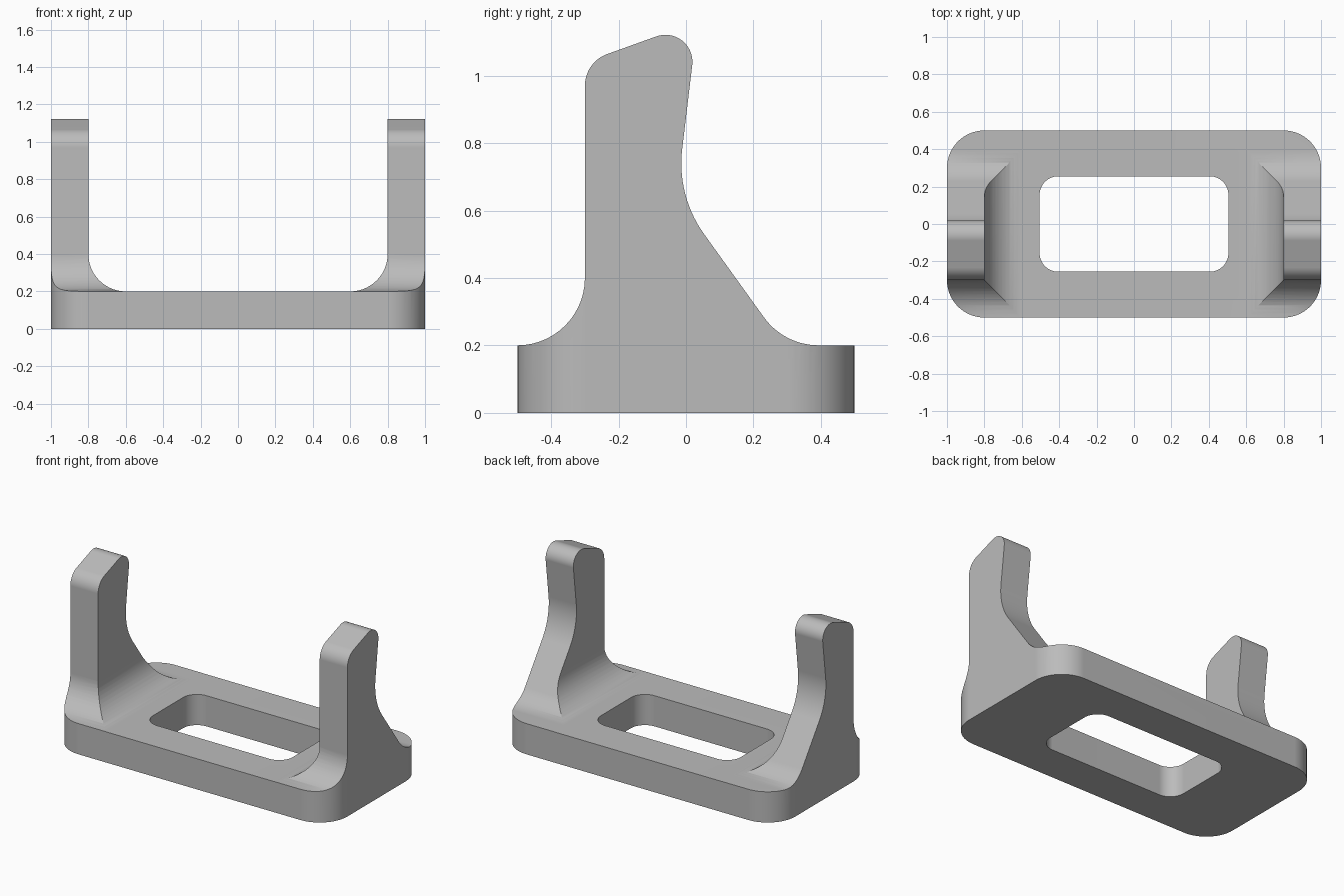
import bpy, bmesh, math
from mathutils import Vector

if "Cube" in bpy.data.objects:
    bpy.data.objects.remove(bpy.data.objects["Cube"], do_unlink=True)


def rounded(corners, steps=14):
    """Outline from (a, b, radius) corners, each replaced by a tangent arc."""
    outline = []
    for i, (a, b, radius) in enumerate(corners):
        p = Vector((a, b))
        if radius == 0:
            outline.append(p)
            continue
        to_prev = (Vector(corners[i - 1][:2]) - p).normalized()
        to_next = (Vector(corners[(i + 1) % len(corners)][:2]) - p).normalized()
        half = to_prev.angle(to_next) / 2
        centre = p + (to_prev + to_next).normalized() * radius / math.sin(half)
        start = p + to_prev * radius / math.tan(half) - centre
        end = p + to_next * radius / math.tan(half) - centre
        sweep = start.angle(end)
        for k in range(steps + 1):
            t = k / steps
            outline.append(centre + (start * math.sin((1 - t) * sweep)
                                     + end * math.sin(t * sweep)) / math.sin(sweep))
    return outline


def prism(name, outline, place, low, high):
    """Extrude an outline from low to high; place maps (a, b, depth) to xyz."""
    bm = bmesh.new()
    face = bm.faces.new([bm.verts.new(place(p.x, p.y, low)) for p in outline])
    shift = Vector(place(0, 0, high)) - Vector(place(0, 0, low))
    made = bmesh.ops.extrude_face_region(bm, geom=[face], use_keep_orig=True)
    bmesh.ops.translate(bm, vec=shift,
                        verts=[v for v in made["geom"] if isinstance(v, bmesh.types.BMVert)])
    bmesh.ops.recalc_face_normals(bm, faces=bm.faces)
    mesh = bpy.data.meshes.new(name)
    bm.to_mesh(mesh)
    bm.free()
    obj = bpy.data.objects.new(name, mesh)
    bpy.context.collection.objects.link(obj)
    return obj


def carve(obj, cutter, operation):
    mod = obj.modifiers.new(operation.title(), 'BOOLEAN')
    mod.operation, mod.solver, mod.object = operation, 'EXACT', cutter
    bpy.context.view_layer.objects.active = obj
    bpy.ops.object.modifier_apply(modifier=mod.name)
    bpy.data.objects.remove(cutter, do_unlink=True)


def rectangle(x, y, r):
    return rounded([(-x, -y, r), (x, -y, r), (x, y, r), (-x, y, r)])


def along_z(a, b, d):
    return (a, b, d)


def along_y(a, b, d):
    return (a, d, b)


def along_x(a, b, d):
    return (d, a, b)


# Plan: rounded block with a rounded window
cradle = prism("cradle_stand", rectangle(1, 0.5, 0.2), along_z, 0, 1.3)
window = prism("window_cutter", rectangle(0.505, 0.255, 0.1), along_z, -0.2, 1.5)
carve(cradle, window, 'DIFFERENCE')

# Front silhouette: two uprights filleted into the plate
front = rounded([(-1.2, -0.1, 0), (1.2, -0.1, 0), (1.2, 1.4, 0), (0.8, 1.4, 0),
                 (0.8, 0.2, 0.2), (-0.8, 0.2, 0.2), (-0.8, 1.4, 0), (-1.2, 1.4, 0)])
carve(cradle, prism("front_cutter", front, along_y, -0.8, 0.8), 'INTERSECT')

# Side silhouette: hooked upright with sloping brace
foot = 0.2005
side = rounded([(-0.7, -0.15, 0), (0.7, -0.15, 0), (0.7, foot, 0), (0.291, foot, 0.2),
                (-0.028, 0.644, 0.36), (0.034, 1.161, 0.08), (-0.3, 1.041, 0.1),
                (-0.3, foot, 0.2), (-0.7, foot, 0)])
carve(cradle, prism("side_cutter", side, along_x, -1.3, 1.3), 'INTERSECT')

# Single grey finish
grey = bpy.data.materials.new("plain grey")
grey.use_nodes = True
colour = (0.5, 0.5, 0.5, 1)
grey.diffuse_color = colour
grey.node_tree.nodes["Principled BSDF"].inputs["Base Color"].default_value = colour
cradle.data.materials.clear()
cradle.data.materials.append(grey)

# Smooth fillets with crisp edges
bpy.ops.object.select_all(action='DESELECT')
cradle.select_set(True)
bpy.context.view_layer.objects.active = cradle
bpy.ops.object.shade_smooth_by_angle(angle=math.radians(25))
weighted = cradle.modifiers.new("Even shading", 'WEIGHTED_NORMAL')
weighted.keep_sharp = True
